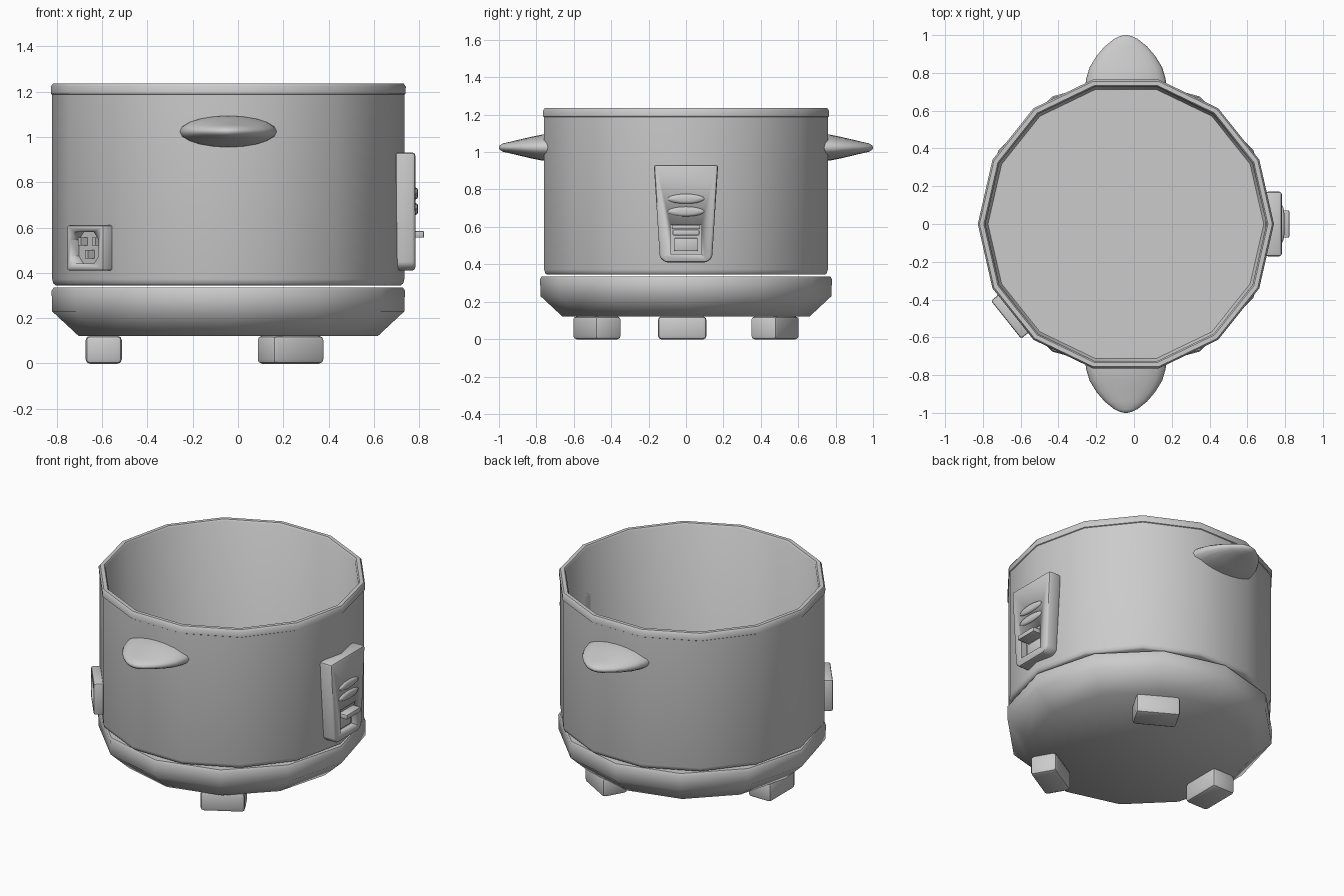
import bpy, bmesh
from math import sin, cos, pi, radians
from mathutils import Matrix, Vector

if "Cube" in bpy.data.objects:
    bpy.data.objects.remove(bpy.data.objects["Cube"])

CX = -0.043  # axis of the round body


def finish(name, bm, angle=40, bevel=0.0, segs=2):
    bmesh.ops.recalc_face_normals(bm, faces=bm.faces)
    me = bpy.data.meshes.new(name)
    bm.to_mesh(me)
    bm.free()
    ob = bpy.data.objects.new(name, me)
    bpy.context.collection.objects.link(ob)
    bpy.ops.object.select_all(action='DESELECT')
    bpy.context.view_layer.objects.active = ob
    ob.select_set(True)
    if bevel:
        m = ob.modifiers.new("bevel", 'BEVEL')
        m.width, m.segments = bevel, segs
        m.limit_method, m.angle_limit = 'ANGLE', radians(35)
        bpy.ops.object.modifier_apply(modifier=m.name)
    bpy.ops.object.shade_smooth_by_angle(angle=radians(angle))
    return ob


def loft(name, rings, angle=40):
    """Skin a list of equal-length point rings and cap both ends."""
    bm = bmesh.new()
    vs = [[bm.verts.new(p) for p in r] for r in rings]
    n = len(vs[0])
    for a, b in zip(vs, vs[1:]):
        for i in range(n):
            j = (i + 1) % n
            bm.faces.new((a[i], a[j], b[j], b[i]))
    bm.faces.new(vs[0])
    bm.faces.new(vs[-1])
    return finish(name, bm, angle)


def lathe(name, profile, n, angle):
    return loft(name, [[(CX + r * cos(2 * pi * i / n), r * sin(2 * pi * i / n), z)
                        for i in range(n)] for r, z in profile], angle)


def frame(deg, r, z, y=0.0):
    """Local axes: x = tangent, y = up, z = outward from the body axis."""
    a = radians(deg)
    m = Matrix(((-sin(a), 0, cos(a), CX + r * cos(a)),
                (cos(a), 0, sin(a), r * sin(a) + y),
                (0, 1, 0, z), (0, 0, 0, 1)))
    return m


def prism(name, pts, w0, w1, mat, bevel=0.0, segs=2):
    bm = bmesh.new()
    lo = [bm.verts.new(mat @ Vector((u, v, w0))) for u, v in pts]
    hi = [bm.verts.new(mat @ Vector((u, v, w1))) for u, v in pts]
    n = len(pts)
    for i in range(n):
        j = (i + 1) % n
        bm.faces.new((lo[i], lo[j], hi[j], hi[i]))
    bm.faces.new(lo)
    bm.faces.new(hi)
    return finish(name, bm, 40, bevel, segs)


def rect(u, v, cu=0.0, cv=0.0):
    return [(cu - u, cv - v), (cu + u, cv - v), (cu + u, cv + v), (cu - u, cv + v)]


def carve(ob, cutter):
    m = ob.modifiers.new("cut", 'BOOLEAN')
    m.operation, m.solver, m.object = 'DIFFERENCE', 'EXACT', cutter
    bpy.ops.object.select_all(action='DESELECT')
    bpy.context.view_layer.objects.active = ob
    ob.select_set(True)
    bpy.ops.object.modifier_apply(modifier=m.name)
    bpy.data.objects.remove(cutter)


# Body shell with rim, open at the top
lathe("pot_body", [(0.762, 0.345), (0.772, 0.352), (0.778, 0.372), (0.778, 1.187),
                   (0.783, 1.19), (0.784, 1.222), (0.775, 1.235), (0.752, 1.235),
                   (0.744, 1.225), (0.744, 0.40), (0.73, 0.375)], 14, 50)

# Base tray
lathe("base_tray", [(0.66, 0.12), (0.778, 0.23), (0.78, 0.32), (0.772, 0.335)], 12, 50)

# Three feet
for i, deg in enumerate((60, 180, 300)):
    m = frame(deg, 0.55, 0.06, -0.02 if deg == 180 else 0)
    prism(f"foot_{i + 1}", rect(0.13, 0.062), -0.08, 0.08, m, 0.02)

# Side handles
SECT = [(0.735, 0.215, 0.070), (0.77, 0.21, 0.069), (0.83, 0.192, 0.057),
        (0.89, 0.155, 0.043), (0.94, 0.112, 0.031), (0.98, 0.062, 0.022),
        (0.995, 0.03, 0.012), (1.0, 0.008, 0.004)]
for name, s in (("front_handle", -1), ("back_handle", 1)):
    loft(name, [[(CX + w * cos(2 * pi * i / 20), s * y, 1.024 + h * sin(2 * pi * i / 20))
                 for i in range(20)] for y, w, h in SECT], 60)

# Control panel with recess
pm = frame(0, 0, 0)
panel = prism("control_panel", [(-0.172, 0.932), (-0.14, 0.435), (-0.11, 0.41),
                                (0.11, 0.41), (0.14, 0.435), (0.172, 0.932)],
              0.738, 0.826, pm, 0.014)
carve(panel, prism("recess_cutter", rect(0.083, 0.077, 0, 0.533), 0.788, 0.90, pm))

# Indicator lights
for name, z in (("upper_light", 0.75), ("lower_light", 0.682)):
    rings = [[pm @ Vector((k * 0.098 * cos(2 * pi * i / 20),
                           z + k * 0.026 * sin(2 * pi * i / 20), w)) for i in range(20)]
             for k, w in ((1, 0.815), (1, 0.828), (0.85, 0.835), (0.55, 0.839))]
    loft(name, rings, 50)

# Switch lever and its backing plates
prism("switch_plate", rect(0.062, 0.035, 0, 0.505), 0.78, 0.805, pm, 0.006)
prism("switch_slot_bar", rect(0.075, 0.01, 0, 0.598), 0.78, 0.818, pm, 0.004)
prism("switch_lever", rect(0.072, 0.015, 0, 0.57), 0.78, 0.865, pm, 0.006)

# Power socket with recess and pins
sm = frame(218.6, 0, 0.51)
socket = prism("power_socket", rect(0.128, 0.1), 0.748, 0.812, sm, 0.01)
c = 0.035
octagon = [(-0.1 + c, -0.07), (0.1 - c, -0.07), (0.1, -0.07 + c), (0.1, 0.07 - c),
           (0.1 - c, 0.07), (-0.1 + c, 0.07), (-0.1, 0.07 - c), (-0.1, -0.07 + c)]
carve(socket, prism("socket_cutter", octagon, 0.765, 0.90, sm))
for i, (u, v) in enumerate(((0, -0.028), (0.05, 0.028), (-0.05, 0.028))):
    prism(f"socket_pin_{i + 1}", rect(0.011, 0.018, u, v), 0.755, 0.8, sm)
